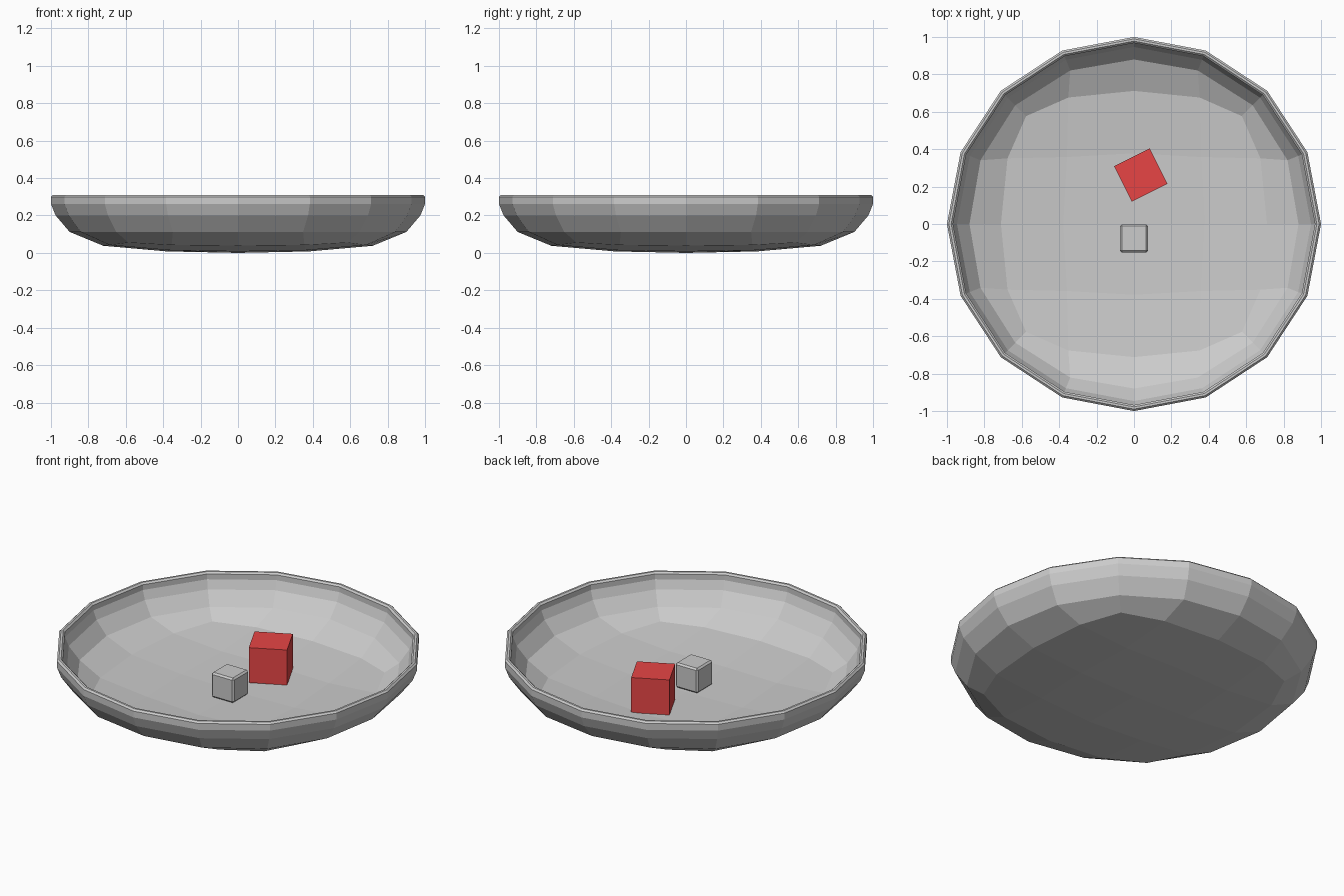
import bpy, bmesh, math

if "Cube" in bpy.data.objects:
    bpy.data.objects.remove(bpy.data.objects["Cube"])


def block(name, size, centre, angle=0.0):
    bpy.ops.mesh.primitive_cube_add(size=size, location=centre, rotation=(0, 0, angle))
    ob = bpy.context.object
    ob.name = name
    return ob


# Bowl: a 4 x 4 floor grid pushed outward into a disc, then rings up the wall
bm = bmesh.new()


def floor_point(i, j):
    a, b = abs(i), abs(j)
    sx, sy = (i > 0) - (i < 0), (j > 0) - (j < 0)
    table = {(0, 0): (0, 0, 0), (1, 0): (0.38, 0, 0.008), (1, 1): (0.36, 0.36, 0.014),
             (2, 0): (0.72, 0, 0.038), (2, 1): (0.685, 0.355, 0.042), (2, 2): (0.585, 0.585, 0.055)}
    x, y, z = table[(max(a, b), min(a, b))]
    if b > a:
        x, y = y, x
    return sx * x, sy * y, z


span = range(-2, 3)
grid = {(i, j): bm.verts.new(floor_point(i, j)) for i in span for j in span}
for i in range(-2, 2):
    for j in range(-2, 2):
        # wound to face down, the outside of the bowl
        bm.faces.new([grid[i, j], grid[i, j + 1], grid[i + 1, j + 1], grid[i + 1, j]])

border = [v for (i, j), v in grid.items() if max(abs(i), abs(j)) == 2]
border.sort(key=lambda v: math.atan2(v.co.y, v.co.x) % (2 * math.pi - 1e-6))

# Wall rings: radius on the axes, radius on the diagonals, height
for r_axis, r_diag, z in [(0.90, 0.92, 0.112), (0.975, 0.983, 0.20),
                          (1.0, 1.007, 0.262), (1.0, 1.007, 0.31)]:
    ring = []
    for k in range(16):
        t = k * math.pi / 8
        r = r_axis + (r_diag - r_axis) * math.sin(2 * t) ** 2
        ring.append(bm.verts.new((r * math.cos(t), r * math.sin(t), z)))
    for k in range(16):
        n = (k + 1) % 16
        bm.faces.new([border[k], border[n], ring[n], ring[k]])
    border = ring

mesh = bpy.data.meshes.new("bowl")
bm.to_mesh(mesh)
bm.free()
bowl = bpy.data.objects.new("bowl", mesh)
bpy.context.collection.objects.link(bowl)
shell = bowl.modifiers.new("shell", 'SOLIDIFY')
shell.thickness = 0.032
shell.offset = -1
shell.use_even_offset = True
rim = bowl.modifiers.new("rim_bevel", 'BEVEL')
rim.width = 0.01
rim.segments = 1
rim.limit_method = 'ANGLE'
rim.angle_limit = math.radians(60)

# Small grey block with bevelled edges
small = block("small_block", 0.15, (0, -0.077, 0.115))
bevel = small.modifiers.new("edges", 'BEVEL')
bevel.width = 0.01
bevel.segments = 1

# Larger red block, turned on the floor
red_block = block("red_block", 0.212, (0.036, 0.262, 0.147), math.radians(26.5))
red = bpy.data.materials.new("red")
red.diffuse_color = (0.8, 0.06, 0.06, 1)
red.use_nodes = True
red.node_tree.nodes["Principled BSDF"].inputs["Base Color"].default_value = red.diffuse_color
red_block.data.materials.append(red)
